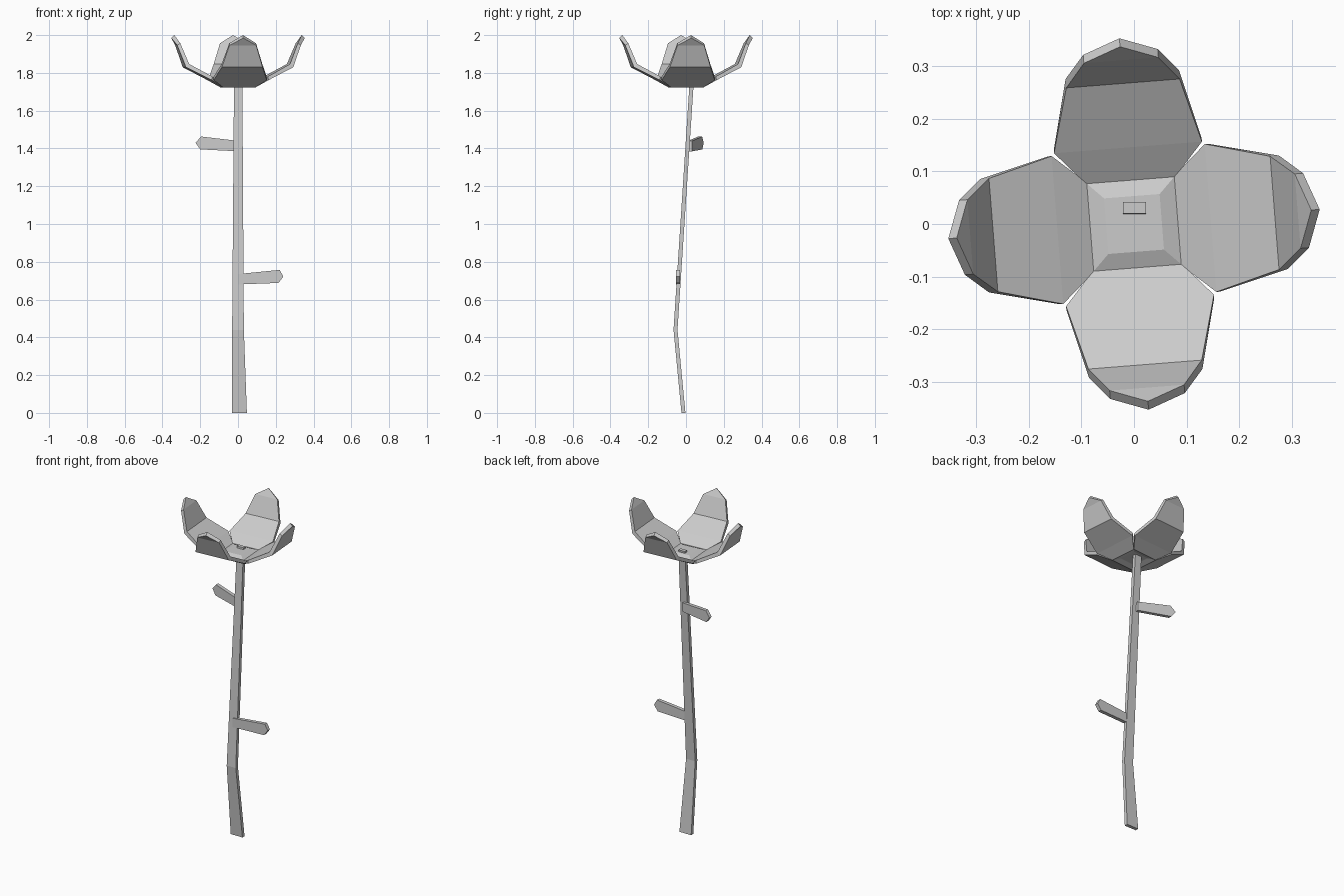
import bpy
import bmesh
import math
from mathutils import Matrix

if "Cube" in bpy.data.objects:
    bpy.data.objects.remove(bpy.data.objects["Cube"], do_unlink=True)

grey = bpy.data.materials.new("plain grey")
grey.use_nodes = True
grey.diffuse_color = (0.6, 0.6, 0.6, 1)
grey.node_tree.nodes["Principled BSDF"].inputs["Base Color"].default_value = (0.6, 0.6, 0.6, 1)


def loft(name, rings, turn=0.0):
    """Skin a list of equal-sized rings, capping both ends."""
    bm = bmesh.new()
    loops = [[bm.verts.new(p) for p in ring] for ring in rings]
    for a, b in zip(loops, loops[1:]):
        n = len(a)
        for i in range(n):
            j = (i + 1) % n
            bm.faces.new((a[i], a[j], b[j], b[i]))
    bm.faces.new(loops[0])
    bm.faces.new(loops[-1])
    bmesh.ops.remove_doubles(bm, verts=bm.verts, dist=0.0005)
    bmesh.ops.recalc_face_normals(bm, faces=bm.faces)
    bm.transform(Matrix.Rotation(turn, 4, 'Z'))
    mesh = bpy.data.meshes.new(name)
    bm.to_mesh(mesh)
    bm.free()
    mesh.materials.append(grey)
    obj = bpy.data.objects.new(name, mesh)
    bpy.context.collection.objects.link(obj)
    return obj


def box_ring(x0, x1, y0, y1, z):
    return [(x0, y0, z), (x1, y0, z), (x1, y1, z), (x0, y1, z)]


# Bent, flat stem that pokes through the flower base
loft("stem", [
    box_ring(-0.033, 0.047, -0.024, -0.003, 0.0),
    box_ring(-0.031, 0.031, -0.066, -0.045, 0.44),
    box_ring(-0.021, 0.023, 0.02, 0.042, 1.765),
])

# Petals: inner reach and height, outer reach and height, half width
TWIST = math.radians(4.5)
stations = [
    (0.083, 1.741, 0.086, 1.723, 0.085),
    (0.146, 1.780, 0.152, 1.762, 0.141),
    (0.268, 1.847, 0.285, 1.830, 0.108),
    (0.312, 1.957, 0.328, 1.946, 0.071),
    (0.338, 2.000, 0.354, 1.984, 0.0),
]
rings = [[(-w, -ui, zi), (w, -ui, zi), (w, -uo, zo), (-w, -uo, zo)]
         for ui, zi, uo, zo, w in stations]
for i, side in enumerate(("front", "left", "back", "right")):
    loft(side + "_petal", rings, TWIST + i * math.pi / 2)


# Flower base: square plate with a raised middle, hollowed below
def square(r, z):
    return box_ring(-r, r, -r, r, z)


loft("flower_base", [square(0.053, 1.735), square(0.086, 1.723),
                     square(0.084, 1.741), square(0.053, 1.754)], TWIST)


# Leaves: flat blades with a pointed end
def leaf(name, outline, y, slope):
    loft(name, [[(x, y + off + slope * abs(x), z) for x, z in outline]
                for off in (-0.011, 0.011)])


leaf("lower_leaf", [(0.0, 0.68), (0.215, 0.688), (0.24, 0.722),
                    (0.22, 0.757), (0.0, 0.735)], -0.042, 0.0)
leaf("upper_leaf", [(0.0, 1.385), (-0.2, 1.395), (-0.225, 1.43),
                    (-0.195, 1.463), (0.0, 1.44)], 0.022, 0.27)
